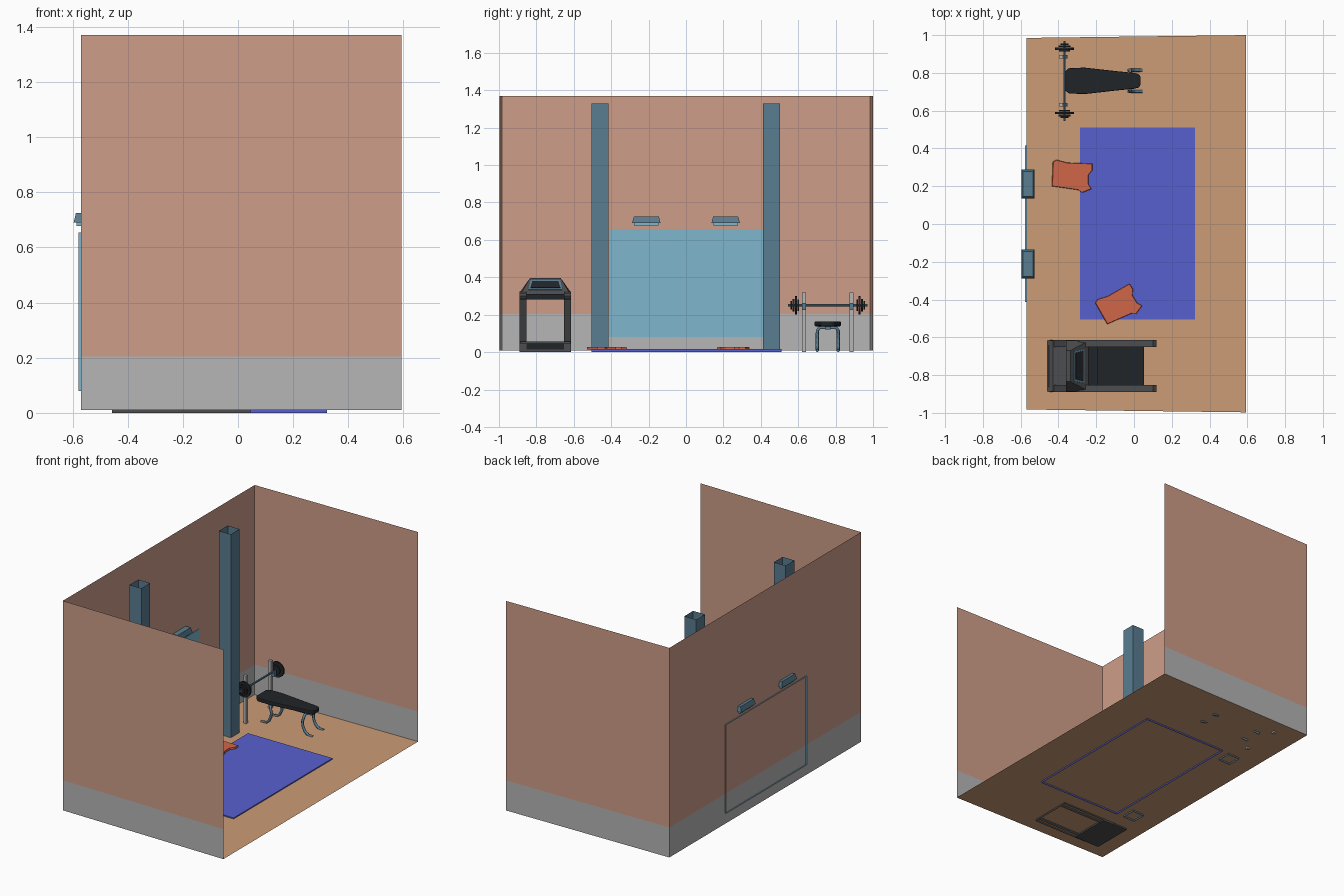
import bpy, bmesh, math
from mathutils import Vector, Matrix

if "Cube" in bpy.data.objects:
    bpy.data.objects.remove(bpy.data.objects["Cube"])


def material(name, r, g, b):
    m = bpy.data.materials.new(name)
    m.diffuse_color = [(c / 255) ** 2.2 for c in (r, g, b)] + [1]
    m.use_nodes = True
    m.node_tree.nodes["Principled BSDF"].inputs["Base Color"].default_value = m.diffuse_color
    return m


PINK = material("pink paint", 205, 156, 136)
GREY = material("grey paint", 180, 180, 180)
WOOD = material("floor wood", 203, 155, 117)
BLUE = material("mat blue", 88, 96, 206)
STEEL = material("blue steel", 90, 124, 144)
GLASS = material("mirror glass", 126, 180, 204)
RED = material("towel red", 208, 102, 74)
BLACK = material("black", 38, 41, 45)
DARK = material("dark grey", 78, 79, 81)


def mesh(name, verts, faces, mat):
    me = bpy.data.meshes.new(name)
    me.from_pydata(verts, [], faces)
    ob = bpy.data.objects.new(name, me)
    bpy.context.collection.objects.link(ob)
    me.materials.append(mat)
    return ob


def box(name, x, y, z, mat, skip=(), taper=(0, 0)):
    """Box from ranges; skip removes sides; taper pulls the top in by x, y."""
    v = [(x[0], y[0], z[0]), (x[1], y[0], z[0]), (x[1], y[1], z[0]), (x[0], y[1], z[0])]
    a, b = taper
    v += [(x[0] + a, y[0] + b, z[1]), (x[1] - a, y[0] + b, z[1]),
          (x[1] - a, y[1] - b, z[1]), (x[0] + a, y[1] - b, z[1])]
    f = {"bottom": (3, 2, 1, 0), "top": (4, 5, 6, 7), "y-": (0, 1, 5, 4),
         "x+": (1, 2, 6, 5), "y+": (2, 3, 7, 6), "x-": (3, 0, 4, 7)}
    return mesh(name, v, [q for k, q in f.items() if k not in skip], mat)


def prism(name, lower, upper, mat):
    """Solid between two matching outlines."""
    n = len(lower)
    faces = [tuple(range(n))[::-1], tuple(range(n, 2 * n))]
    faces += [(i, (i + 1) % n, n + (i + 1) % n, n + i) for i in range(n)]
    ob = mesh(name, list(lower) + list(upper), faces, mat)
    bm = bmesh.new()
    bm.from_mesh(ob.data)
    bmesh.ops.recalc_face_normals(bm, faces=bm.faces)
    bm.to_mesh(ob.data)
    bm.free()
    return ob


def side_prism(name, xz, y0, y1, mat):
    return prism(name, [(x, y0, z) for x, z in xz], [(x, y1, z) for x, z in xz], mat)


def rod(name, x, z, y0, y1, r, mat, sides=12):
    ring = [(x + r * math.cos(t), z + r * math.sin(t))
            for t in (2 * math.pi * i / sides for i in range(sides))]
    return side_prism(name, ring, y0, y1, mat)


def strip(name, pts, z0, z1, mat):
    n = len(pts)
    return mesh(name, [(x, y, z) for z in (z0, z1) for x, y in pts],
                [(i, i + 1, n + i + 1, n + i) for i in range(n - 1)], mat)


def bent_tube(name, pts, r, mat):
    cu = bpy.data.curves.new(name, "CURVE")
    cu.dimensions = "3D"
    cu.bevel_depth = r
    cu.bevel_resolution = 1
    cu.use_fill_caps = True
    sp = cu.splines.new("POLY")
    sp.points.add(len(pts) - 1)
    for p, c in zip(sp.points, pts):
        p.co = (*c, 1)
    ob = bpy.data.objects.new(name, cu)
    bpy.context.collection.objects.link(ob)
    cu.materials.append(mat)
    return ob


# Room shell: single-sheet floor and three slightly splayed walls
plan = [(0.593, -0.997), (-0.57, -0.982), (-0.57, 0.985), (0.593, 1.0)]
mesh("floor", [(x, y, 0.01) for x, y in plan], [(3, 2, 1, 0)], WOOD)
strip("lower_wall", plan, 0.01, 0.205, GREY)
strip("upper_wall", plan, 0.205, 1.37, PINK)

# Exercise mat, open underneath
box("mat", (-0.285, 0.322), (-0.505, 0.51), (0, 0.017), BLUE, ("bottom",))

# Mirror sunk into the back wall, lamps above, pillars either side
box("mirror", (-0.578, -0.566), (-0.413, 0.415), (0.08, 0.655), GLASS, ("x-",))
for y in (-0.212, 0.212):
    box("lamp_shade", (-0.596, -0.527), (y - 0.076, y + 0.076), (0.69, 0.724), STEEL,
        ("bottom",), (0.008, 0.009))
    box("lamp_bulb", (-0.585, -0.54), (y - 0.065, y + 0.065), (0.677, 0.7), GLASS)
for y in (-0.505, 0.412):
    box("pillar", (-0.425, -0.34), (y, y + 0.09), (0, 1.33), STEEL, ("top", "bottom"))

# Two dropped towels sharing one outline
outline = [(-.11, -.05), (.03, -.07), (.05, -.085), (.1, -.065), (.085, -.04), (.085, .01),
           (.105, .035), (.105, .07), (-.03, .075), (-.085, .09), (-.105, .08)]
for cx, cy, angle in ((-0.325, 0.25, 0), (-0.075, -0.43, 32)):
    m = Matrix.Translation((cx, cy, 0)) @ Matrix.Rotation(math.radians(angle), 4, "Z")
    prism("towel", [m @ Vector((x, y, 0.015)) for x, y in outline],
          [m @ Vector((x * .97, y * .97, 0.026 + 0.02 * abs(x))) for x, y in outline], RED)

# Treadmill: deck, motor cover, side frames, console
C = -0.752
box("treadmill_deck", (-0.455, 0.045), (C - 0.11, C + 0.11), (0, 0.04), DARK, ("bottom",))
box("running_belt", (-0.3, 0.053), (C - 0.1, C + 0.1), (0.015, 0.046), BLACK)
side_prism("motor_cover", [(-0.457, 0), (-0.457, 0.035), (-0.43, 0.056), (-0.32, 0.056),
                           (-0.27, 0.03), (-0.27, 0)], C - 0.134, C + 0.134, DARK)
for s in (-1, 1):
    y0, y1 = C + s * 0.1, C + s * 0.138
    side_prism("treadmill_upright", [(-0.45, 0), (-0.36, 0), (-0.23, 0.29), (-0.31, 0.31)],
               y0, y1, DARK)
    side_prism("treadmill_handrail", [(-0.31, 0.31), (-0.29, 0.325), (0.1, 0.315), (0.12, 0.3),
                                      (0.11, 0.285), (-0.26, 0.285)], y0, y1, DARK)
    box("deck_rail", (-0.35, 0.045), (min(y0, y1), max(y0, y1)), (0.0, 0.05), DARK, ("bottom",))
box("console_bar", (-0.265, -0.19), (C - 0.137, C + 0.137), (0.282, 0.31), BLACK)
prism("console",
      [(-0.36, C - .136, .32), (-0.235, C - .136, .305), (-0.235, C + .136, .305), (-0.36, C + .136, .32)],
      [(-0.36, C - .083, .395), (-0.335, C - .083, .395), (-0.335, C + .083, .395), (-0.36, C + .083, .395)],
      DARK)


def on_console(t, half, lift):
    """Point on the console's sloping front."""
    return (-0.235 - 0.1 * t + lift, C + half, 0.305 + 0.09 * t + lift)


for name, a, b, w0, w1, lift, mat in (("screen_frame", .3, .85, .09, .08, .003, STEEL),
                                      ("screen", .38, .77, .08, .07, .006, BLACK)):
    q = [(a, -w0), (a, w0), (b, w1), (b, -w1)]
    prism(name, [on_console(t, w, -0.002) for t, w in q],
          [on_console(t, w, lift) for t, w in q], mat)

# Weight bench: tapered pad and kicked-out legs
B = 0.758
half = [(-0.365, 0.05), (-0.345, 0.067), (-0.26, 0.07), (-0.1, 0.052), (0.0, 0.042),
        (0.025, 0.036), (0.035, 0.02)]
ring = half + [(x, -w) for x, w in reversed(half)]
pad = prism("bench_pad", [(x, B + w, 0.138) for x, w in ring],
            [(x, B + w, 0.164) for x, w in ring], BLACK)
bev = pad.modifiers.new("soft edge", "BEVEL")
bev.width, bev.segments, bev.limit_method = 0.005, 2, "ANGLE"
for x, s in ((-0.02, 1), (-0.26, -1)):
    side = [(0.0, 0.115), (-0.008, 0.09), (-0.006, 0.06), (0.008, 0.03), (0.03, 0.012), (0.065, 0.008)]
    left = [(x + s * a, B - 0.056, z) for a, z in side]
    right = [(px, 2 * B - py, pz) for px, py, pz in left]
    arch = [(x, B - 0.045, 0.13), (x, B + 0.045, 0.13)]
    bent_tube("bench_leg", left[::-1] + arch + right, 0.0085, STEEL)
box("bench_beam", (-0.3, 0.01), (B - 0.015, B + 0.015), (0.12, 0.14), STEEL)

# Bar rack, bar and plates, mirrored about the bench
for s in (-1, 1):
    y = B + s * 0.127
    box("rack_post", (-0.397, -0.377), (y - 0.01, y + 0.01), (0, 0.32), GREY)
    box("rack_hook", (-0.38, -0.355), (y - 0.01, y + 0.01), (0.225, 0.242), STEEL)
    box("rack_lip", (-0.36, -0.352), (y - 0.01, y + 0.01), (0.225, 0.262), STEEL)
    for off, r, t in ((0.158, 0.03, 0.004), (0.17, 0.05, 0.006), (0.183, 0.033, 0.005),
                      (0.194, 0.022, 0.004)):
        rod("weight_plate", -0.368, 0.25, B + s * off - t, B + s * off + t, r, BLACK, 16)
rod("bar", -0.368, 0.25, B - 0.212, B + 0.212, 0.006, STEEL, 8)
